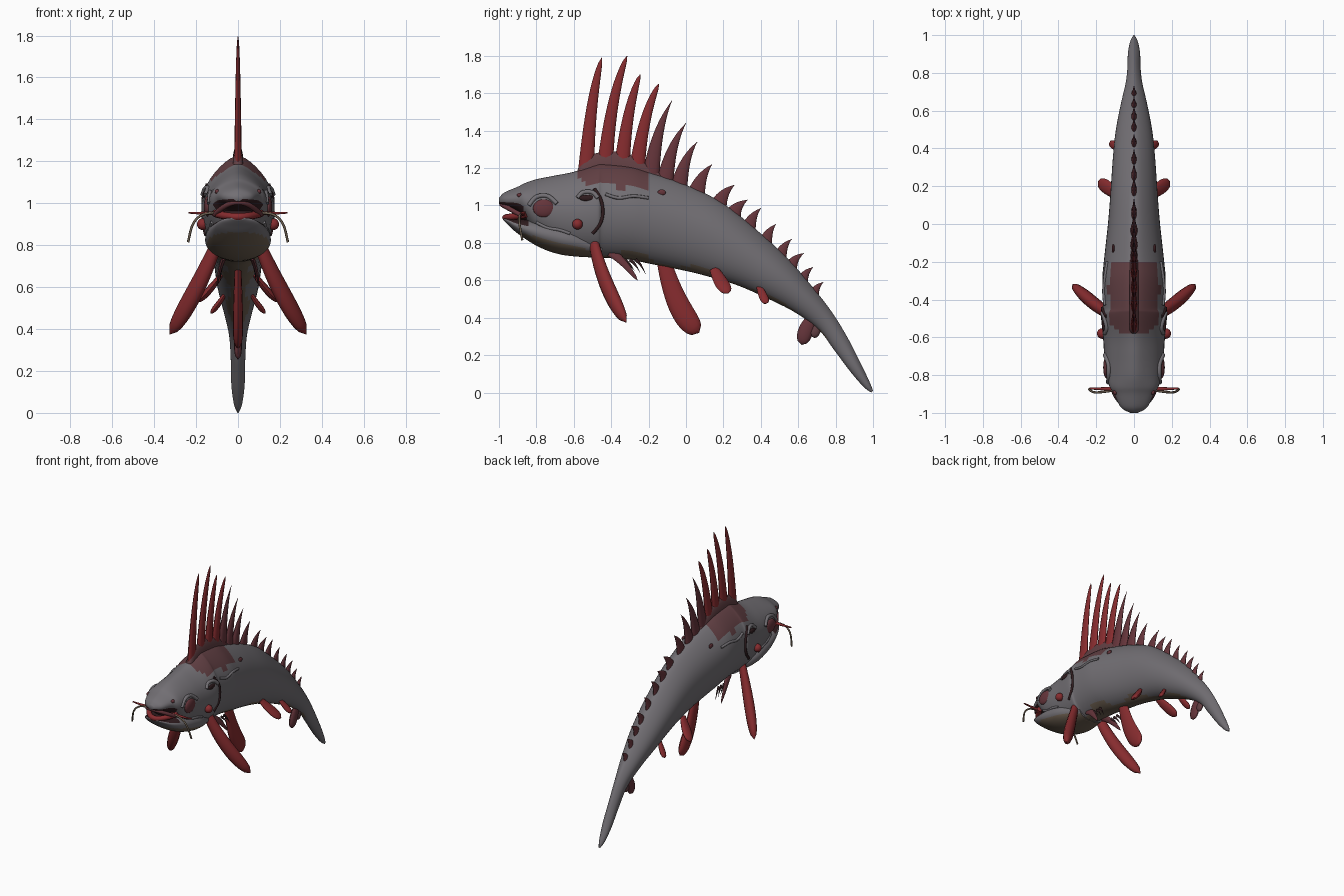
import bpy, math
from mathutils import Vector as V

if "Cube" in bpy.data.objects:
    bpy.data.objects.remove(bpy.data.objects["Cube"], do_unlink=True)


def material(name, r, g, b):
    m = bpy.data.materials.new(name)
    m.use_nodes = True
    m.diffuse_color = (r, g, b, 1)
    m.node_tree.nodes["Principled BSDF"].inputs["Base Color"].default_value = (r, g, b, 1)
    return m


GREY = material("slate grey skin", .17, .16, .175)
TAN = material("tan belly", .16, .12, .085)
RED = material("red fin", .24, .025, .028)
MAROON = material("maroon", .13, .035, .043)
DARK = material("dark mouth", .03, .012, .014)
SADDLE = material("dusky saddle", .12, .05, .056)


def loft(name, rings, mats, rule=None):
    """Skin closed rings; rule(centre, position around the ring) picks the material."""
    n = len(rings[0])
    verts = [p for ring in rings for p in ring]
    faces = [(i * n + j, i * n + (j + 1) % n, (i + 1) * n + (j + 1) % n, (i + 1) * n + j)
             for i in range(len(rings) - 1) for j in range(n)]
    sides = len(faces)
    faces += [tuple(reversed(range(n))), tuple(range(len(verts) - n, len(verts)))]
    me = bpy.data.meshes.new(name)
    me.from_pydata(verts, [], faces)
    for m in mats:
        me.materials.append(m)
    if rule:
        for f in me.polygons[:sides]:
            f.material_index = rule(f.center, (f.index % n + .5) / n)
    ob = bpy.data.objects.new(name, me)
    bpy.context.collection.objects.link(ob)
    finish(ob)
    return ob


def finish(ob):
    bpy.ops.object.select_all(action="DESELECT")
    ob.select_set(True)
    bpy.context.view_layer.objects.active = ob
    bpy.ops.object.mode_set(mode="EDIT")
    bpy.ops.mesh.select_all(action="SELECT")
    bpy.ops.mesh.normals_make_consistent(inside=False)
    bpy.ops.object.mode_set(mode="OBJECT")
    bpy.ops.object.shade_smooth_by_angle(angle=math.radians(50))


def spline(keys, steps):
    """Catmull-Rom interpolation of tuples."""
    out = []
    for i in range(len(keys) - 1):
        a, b, c, d = keys[max(i - 1, 0)], keys[i], keys[i + 1], keys[min(i + 2, len(keys) - 1)]
        for s in range(steps):
            t = s / steps
            out.append([q + t / 2 * (r - p + t * (2*p - 5*q + 4*r - s4 + t * (3*(q - r) + s4 - p)))
                        for p, q, r, s4 in zip(a, b, c, d)])
    return out + [list(keys[-1])]


def girth(c, pinch):
    return math.sqrt(max(0, 1 - c * c)) * (1 - pinch * max(0, c) ** 3)


def section(rib, pinch=.35, n=40):
    yt, zt, yb, zb, w = rib
    ring = []
    for j in range(n):
        a = math.tau * j / n
        c = math.cos(a)
        side = 1 if a < math.pi else -1
        ring.append((side * w * girth(c, pinch), (yt + yb) / 2 + c * (yt - yb) / 2,
                     (zt + zb) / 2 + c * (zt - zb) / 2))
    return ring


# Body ribs: top y, top z, bottom y, bottom z, half width
straight = [(-1, 1.04, 1.01, .02), (-.97, 1.07, .99, .07), (-.9, 1.1, .965, .105), (-.86, 1.12, .92, .13),
            (-.8, 1.14, .84, .145), (-.7, 1.16, .77, .157), (-.6, 1.18, .735, .164), (-.48, 1.22, .72, .175),
            (-.44, 1.225, .72, .165), (-.3, 1.21, .71, .168), (-.2, 1.18, .69, .16), (0, 1.11, .65, .138)]
ribs = [(y, t, y, b, w) for y, t, b, w in straight] + [
    (.2, 1.01, .12, .62, .125), (.4, .85, .27, .575, .113), (.55, .71, .42, .51, .098),
    (.68, .56, .58, .43, .07), (.78, .43, .71, .335, .044), (.86, .3, .79, .23, .035),
    (.93, .165, .88, .11, .032), (.98, .06, .95, .03, .02), (1, .01, .99, 0, .005)]
ribs = spline(ribs, 6)


def body_rule(c, u):
    under = abs(u - .5)
    if c.y < -.87 and under < .2:
        return 3
    if -.59 < c.y < -.2 and c.z > 1.125 - .1 * (c.y + .55) + .012 * math.sin(c.y * 40):
        return 2
    if -.6 < c.y < .75 and under < .075 + .03 * math.sin(c.y * 17):
        return 1
    return 0


loft("body", [section(r) for r in ribs], [GREY, TAN, SADDLE, DARK], body_rule)


def back_z(y):
    return min(ribs, key=lambda r: abs(r[0] - y))[1]


def skin_x(y, z):
    _, t, _, b, w = min(ribs, key=lambda r: abs(r[0] - y))
    return w * girth(max(-1, min(1, (2 * z - t - b) / (t - b))), .35)


# Lower jaw, tan beneath and dark inside the mouth
jaw = [(-.975, .935, .92, .03), (-.95, .935, .895, .08), (-.9, .93, .85, .115), (-.8, .93, .785, .145),
       (-.7, .92, .745, .156), (-.6, .89, .728, .15), (-.45, .82, .72, .1)]
loft("lower_jaw", [section(r, 0) for r in spline([(y, t, y, b, w) for y, t, b, w in jaw], 5)],
     [GREY, TAN, DARK],
     lambda c, u: 2 if abs(u - .5) > .3 and c.y < -.85 else int(c.z < .87 - .25 * (c.y + .95)))


def blade(name, p0, p1, p2, width, thick, shape, mat, wide=(0, 1, 0), steps=16, n=12):
    """Flattened tapering limb along a quadratic curve."""
    p0, p1, p2, wide = V(p0), V(p1), V(p2), V(wide)
    rings = []
    for i in range(steps + 1):
        u = i / steps
        p = p0 * (1 - u) ** 2 + p1 * 2 * u * (1 - u) + p2 * u * u
        tan = ((p1 - p0) * (1 - u) + (p2 - p1) * u).normalized()
        a = (wide - tan * wide.dot(tan)).normalized()
        b = tan.cross(a)
        s = max(shape(u), .03)
        rings.append([p + a * math.cos(math.tau * j / n) * width * s
                      + b * math.sin(math.tau * j / n) * thick * s for j in range(n)])
    return loft(name, rings, [mat])


def spike(u):
    return (1 - .6 * u ** .7) * math.sqrt(1 - u ** 5)


def thorn(u):
    return 1 - u ** 1.2


def paddle(u):
    return (.6 + .4 * math.sin(2 * u)) * math.sqrt(1 - u ** 7)


def rod(u):
    return 1 - .6 * u


# Dorsal spines: base y, tip y, tip z
spines = [(-.535, -.45, 1.79), (-.435, -.315, 1.8), (-.345, -.245, 1.7), (-.265, -.145, 1.65),
          (-.19, -.075, 1.56), (-.115, 0, 1.44), (-.04, .06, 1.34), (.05, .14, 1.22), (.17, .26, 1.11),
          (.25, .33, 1.03), (.33, .4, .985), (.42, .48, .9), (.5, .565, .82), (.56, .63, .745),
          (.62, .68, .67), (.68, .735, .59)]
for i, (y, ty, tz) in enumerate(spines):
    z = back_z(y) - .04
    long = i < 7
    blade(f"dorsal_spine_{i + 1}", (0, y, z), (0, y + (ty - y) * .25, z + (tz - z) * .65), (0, ty, tz),
          .046 if long else .05 - .0025 * (i - 7), .02 if long else .016,
          spike if i < 4 else thorn, RED if i < 4 else MAROON)

# Web joining the bases of the tall spines
web = spline([(-.58, 1.19, .025), (-.53, 1.26, .026), (-.4, 1.29, .026), (-.25, 1.25, .024), (-.08, 1.13, .015)], 5)
loft("dorsal_web", [section((y, t, y, 1.1, w), .3, 16) for y, t, w in web], [SADDLE])

# Single fins on the underside
blade("belly_fin", (0, -.12, .71), (0, -.05, .42), (0, .07, .32), .062, .026, paddle, RED)
blade("tail_fin", (0, .69, .41), (0, .64, .36), (0, .62, .255), .042, .02, paddle, MAROON)
blade("tail_fin_lobe", (0, .7, .38), (0, .7, .33), (0, .67, .3), .03, .016, paddle, SADDLE)


def ball(name, loc, size, mat):
    bpy.ops.mesh.primitive_uv_sphere_add(segments=24, ring_count=14, location=loc)
    ob = bpy.context.object
    ob.name, ob.scale = name, size
    ob.data.materials.append(mat)
    bpy.ops.object.shade_smooth()


def tube(name, points, radius, mat):
    cu = bpy.data.curves.new(name, "CURVE")
    cu.dimensions, cu.bevel_depth, cu.bevel_resolution, cu.use_fill_caps = "3D", radius, 2, True
    path = spline(points, 6)
    sp = cu.splines.new("POLY")
    sp.points.add(len(path) - 1)
    for q, p in zip(sp.points, path):
        q.co = (*p, 1)
    cu.materials.append(mat)
    bpy.context.collection.objects.link(bpy.data.objects.new(name, cu))


# Paired parts on both flanks
for s, side in ((1, "left"), (-1, "right")):
    blade(side + "_pectoral_fin", (s * .09, -.5, .84), (s * .18, -.46, .6), (s * .325, -.32, .375),
          .046, .036, paddle, RED, (s * .6, .5, .4))
    blade(side + "_pelvic_fin", (s * .06, -.4, .75), (s * .09, -.33, .7), (s * .1, -.26, .6),
          .03, .014, spike, MAROON)
    for k in range(4):
        y = -.36 + .03 * k
        blade(f"{side}_pelvic_ray_{k + 1}", (s * .075, y, .71), (s * .08, y + .03, .69),
              (s * .085, y + .055, .66 - .01 * k), .01, .007, thorn, DARK, steps=6, n=8)
    blade(side + "_rear_fin", (s * .08, .15, .66), (s * .12, .18, .6), (s * .19, .225, .53), .04, .018, paddle, RED)
    blade(side + "_small_fin", (s * .06, .39, .57), (s * .09, .41, .52), (s * .13, .43, .475), .025, .014, paddle, RED)
    # Head details
    ball(side + "_eye", (s * (skin_x(-.76, .99) - .006), -.76, .985), (.018, .058, .048), MAROON)
    ball(side + "_cheek_bead", (s * .168, -.58, .9), (.028, .028, .028), RED)
    ball(side + "_nostril", (s * skin_x(-.89, 1.06), -.89, 1.055), (.012, .014, .012), MAROON)
    ball(side + "_back_spot", (s * skin_x(-.13, 1.07), -.13, 1.07), (.008, .022, .016), MAROON)
    ball(side + "_ear_hole", (s * skin_x(-.53, 1.04), -.53, 1.04), (.01, .04, .017), DARK)

    def crease(name, yz, r, mat):
        tube(side + name, [(s * (skin_x(y, z) + .001), y, z) for y, z in yz], r, mat)
    crease("_gill_slit", [(-.5, .85), (-.46, .9), (-.445, .96), (-.455, 1.03), (-.49, 1.09)], .009, DARK)
    crease("_ear_brow", [(-.58, 1.04), (-.55, 1.07), (-.5, 1.07), (-.47, 1.04)], .012, GREY)
    crease("_eye_brow", [(-.84, 1), (-.8, 1.045), (-.74, 1.05), (-.69, 1.01)], .012, GREY)
    crease("_cheek_fold", [(-.8, .91), (-.74, .88), (-.68, .87), (-.62, .85)], .009, GREY)
    crease("_flank_fold", [(-.43, 1.06), (-.36, 1.04), (-.28, 1.05), (-.2, 1.04)], .009, GREY)
    blade(side + "_barbel", (s * .07, -.87, .955), (s * .15, -.875, .95), (s * .235, -.87, .955),
          .013, .011, rod, RED)
    tube(side + "_whisker", [(s * .1, -.88, .955), (s * .17, -.89, .945), (s * .215, -.89, .9),
                             (s * .238, -.875, .815)], .006, TAN)

# Lips and mouth lining
for name, y, z, r, mat in (("lower_lip", -.965, .935, .018, RED), ("upper_lip", -.985, 1.005, .013, MAROON)):
    tube(name, [(x, y + 9 * x * x, z + 1.5 * (.95 - z) * (x / .1) ** 2 * .6)
                for x in (-.11, -.08, -.04, 0, .04, .08, .11)], r, mat)
ball("mouth_lining", (0, -.85, .95), (.09, .05, .04), DARK)
